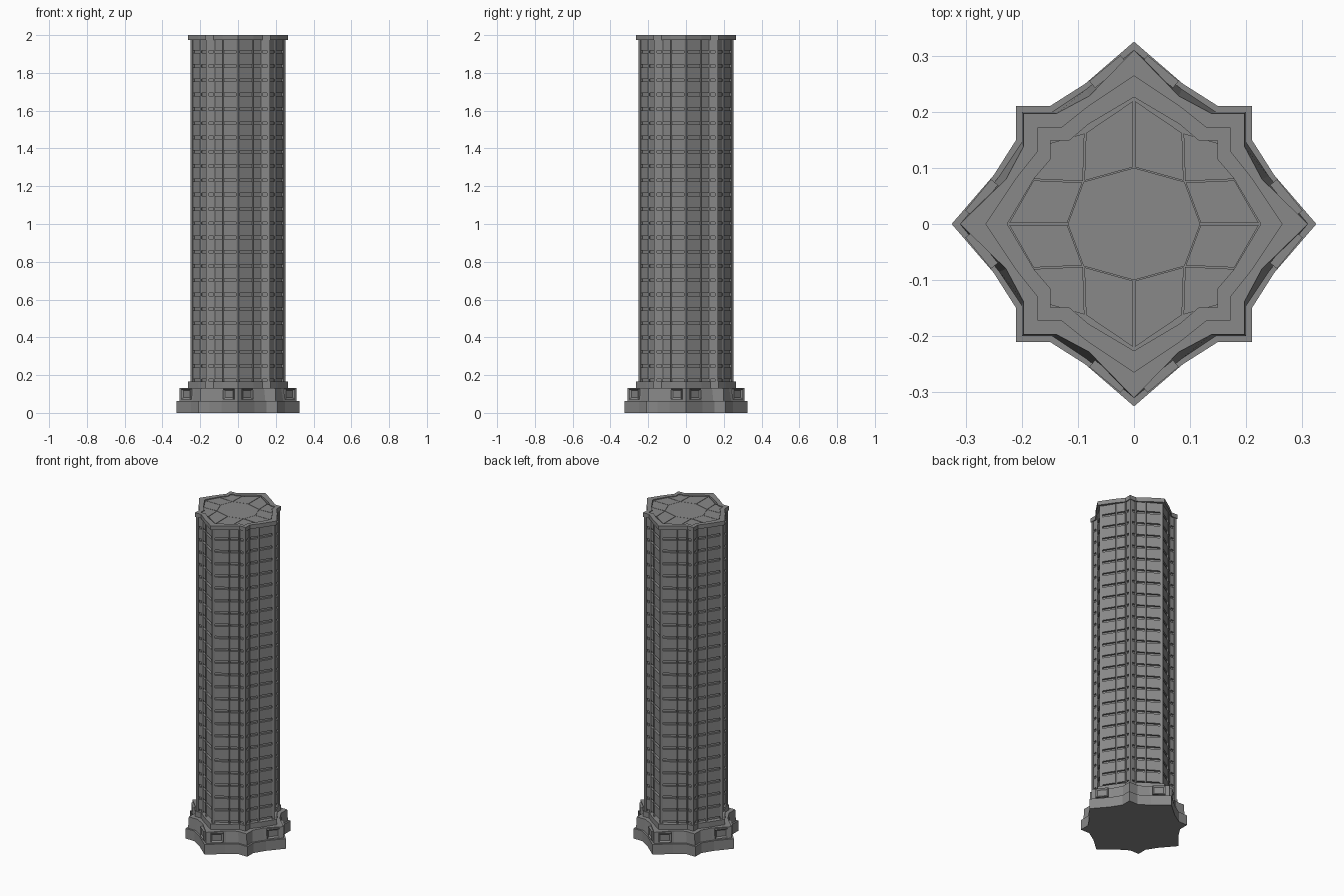
import bpy, bmesh, math
from mathutils import Matrix, Vector

cube = bpy.data.objects.get("Cube")
if cube:
    bpy.data.objects.remove(cube)

grey = bpy.data.materials.new("concrete_grey")
grey.use_nodes = True
color = (0.25, 0.25, 0.25, 1)
grey.diffuse_color = color
bsdf = next(n for n in grey.node_tree.nodes if n.type == 'BSDF_PRINCIPLED')
bsdf.inputs["Base Color"].default_value = color
bsdf.inputs["Roughness"].default_value = 0.8


def star(tip, mid_a, mid_b, corner, notch):
    """Eight-pointed star with concave sides, one quarter turned four times."""
    quarter = [(tip, 0), (mid_a, mid_b), (corner, notch),
               (corner, corner), (notch, corner), (mid_b, mid_a)]
    pts = []
    for q in range(4):
        for x, y in quarter:
            for _ in range(q):
                x, y = -y, x
            pts.append(Vector((x, y)))
    return pts


def add_prism(bm, low, z0, z1, high=None):
    high = high or low
    a = [bm.verts.new((p.x, p.y, z0)) for p in low]
    b = [bm.verts.new((p.x, p.y, z1)) for p in high]
    for i in range(len(a)):
        j = (i + 1) % len(a)
        bm.faces.new((a[i], a[j], b[j], b[i]))
    bm.faces.new(a[::-1])
    bm.faces.new(b)


def finish(name, bm):
    bmesh.ops.recalc_face_normals(bm, faces=bm.faces)
    mesh = bpy.data.meshes.new(name)
    bm.to_mesh(mesh)
    bm.free()
    mesh.materials.append(grey)
    obj = bpy.data.objects.new(name, mesh)
    bpy.context.collection.objects.link(obj)
    return obj


def prism(name, low, z0, z1, high=None):
    bm = bmesh.new()
    add_prism(bm, low, z0, z1, high)
    return finish(name, bm)


# Stepped base
podium = star(0.31, 0.24, 0.085, 0.2, 0.145)
prism("base_plinth", star(0.325, 0.25, 0.087, 0.21, 0.15), 0, 0.062)
prism("podium", podium, 0.062, 0.132, star(0.31, 0.228, 0.08, 0.197, 0.138))
rim = star(0.265, 0.21, 0.082, 0.172, 0.13)
prism("shaft_collar", rim, 0.132, 0.165)

# Framed podium openings on both sides of the four long points
bm = bmesh.new()
for q in range(4):
    for side in (1, -1):
        start = podium[q * 6]
        end = podium[(q * 6 + side) % 24]
        pos = start.lerp(end, 0.55)
        along = (end - start).normalized()
        out = Vector((along.y, -along.x))
        if out.dot(pos) < 0:
            out = -out
        turn = Matrix.Rotation(math.atan2(out.y, out.x), 4, 'Z')
        place = Matrix.Translation((pos.x, pos.y, 0.099)) @ turn
        size = Matrix.Diagonal((0.016, 0.072, 0.056, 1))
        made = bmesh.ops.create_cube(bm, size=1, matrix=place @ size)["verts"]
        bm.normal_update()
        faces = {f for v in made for f in v.link_faces}
        front = max(faces, key=lambda f: f.calc_center_median().to_2d().dot(out))
        bmesh.ops.inset_region(bm, faces=[front], thickness=0.013)
        bmesh.ops.translate(bm, verts=front.verts, vec=(-out * 0.007).to_3d())
finish("podium_windows", bm)

# Tower core and stacked facade bands
BOTTOM, TOP, FLOORS = 0.165, 1.98, 24
wall = star(0.246, 0.196, 0.08, 0.165, 0.126)
prism("tower_core", star(0.232, 0.184, 0.075, 0.155, 0.119), BOTTOM, TOP)
bm = bmesh.new()
pitch = (TOP - BOTTOM) / FLOORS
for i in range(FLOORS):
    z = BOTTOM + i * pitch
    add_prism(bm, wall, z + 0.015, z + pitch)
finish("floor_bands", bm)

# Vertical ribs, heavier at the eight points
bm = bmesh.new()
for i, p in enumerate(wall):
    r = 0.011 if i % 3 == 0 else 0.006
    angle = math.atan2(p.y, p.x)
    centre = p - p.normalized() * (r - 0.005)
    ring = [centre + Vector((math.cos(angle + k * math.pi / 2),
                             math.sin(angle + k * math.pi / 2))) * r for k in range(4)]
    add_prism(bm, ring, BOTTOM, TOP)
finish("facade_ribs", bm)

# Roof deck with a raised rim
prism("roof_deck", rim, 1.975, 1.985)
inner = star(0.226, 0.178, 0.081, 0.149, 0.115)
bm = bmesh.new()
loops = [[bm.verts.new((p.x, p.y, z)) for p in ring]
         for ring, z in ((rim, 1.98), (rim, 2), (inner, 2), (inner, 1.98))]
for a, b in zip(loops, loops[1:] + loops[:1]):
    for i in range(24):
        j = (i + 1) % 24
        bm.faces.new((a[i], a[j], b[j], b[i]))
finish("roof_rim", bm)

# Roof slabs around a central plate, mirrored into four quarters
hub, edge_x, edge_y = (0.09, 0.075), (0.18, 0.079), (0.087, 0.163)
slabs = [
    [(0, 0.1), hub, edge_y, (0, 0.222)],
    [hub, edge_x, (0.15, 0.145), edge_y],
    [hub, (0.118, 0), (0.225, 0), edge_x],
]
bm = bmesh.new()
for sx in (1, -1):
    for sy in (1, -1):
        for slab in slabs:
            pts = [Vector((x * sx, y * sy)) for x, y in slab]
            mid = sum(pts, Vector((0, 0))) / 4
            add_prism(bm, [mid.lerp(p, 0.965) for p in pts], 1.98, 1.995)
finish("roof_slabs", bm)
hx, hy = hub
prism("roof_centre", [Vector(p) for p in (
    (0.118, 0), (hx, hy), (0, 0.1), (-hx, hy),
    (-0.118, 0), (-hx, -hy), (0, -0.1), (hx, -hy))], 1.98, 1.995)
